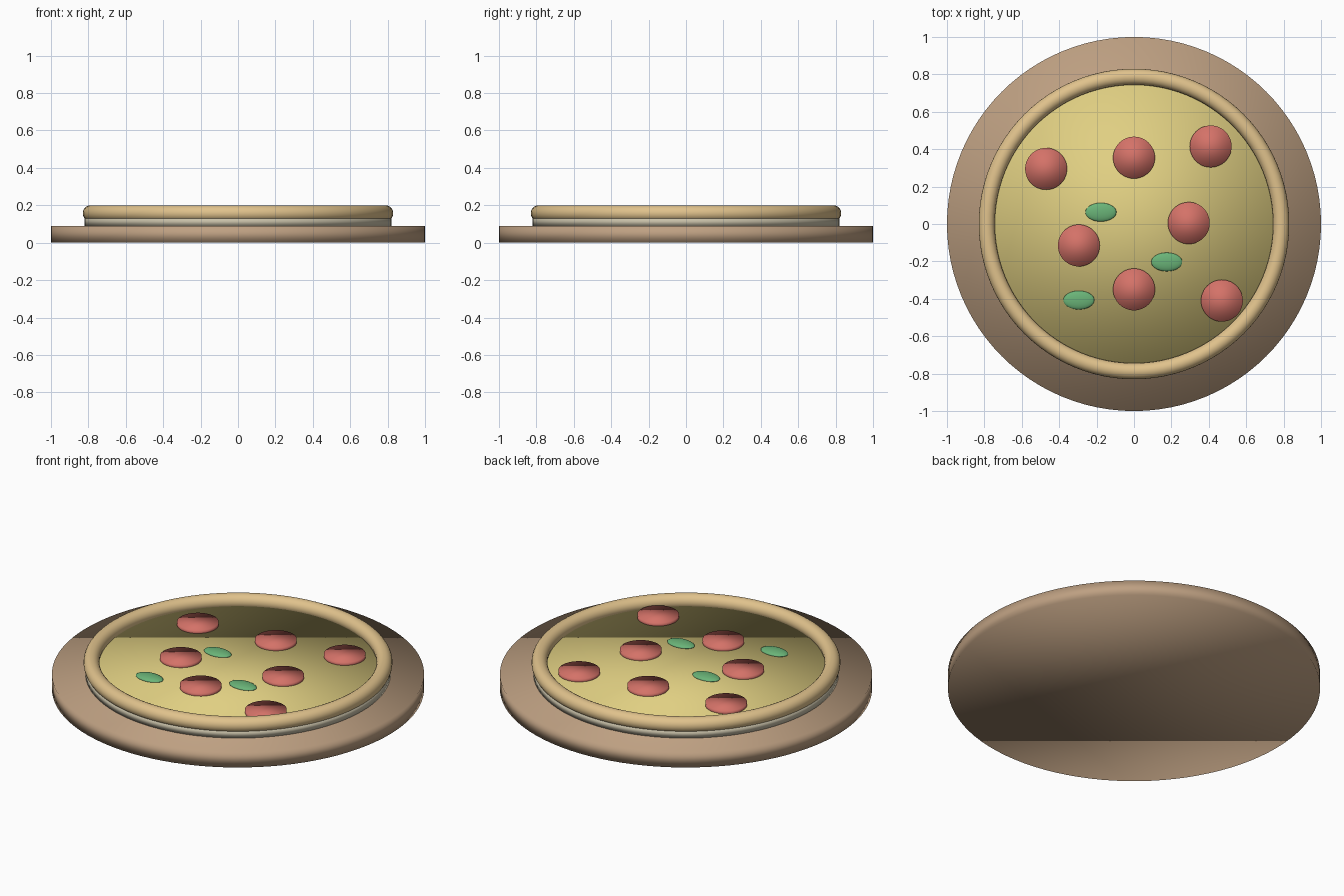
import bpy
from math import pi

if "Cube" in bpy.data.objects:
    bpy.data.objects.remove(bpy.data.objects["Cube"])


def material(name, rgb):
    """Flat colour from 0-255 sRGB values."""
    m = bpy.data.materials.new(name)
    lin = [((c / 255 + 0.055) / 1.055) ** 2.4 for c in rgb]
    m.diffuse_color = (*lin, 1)
    m.use_nodes = True
    m.node_tree.nodes["Principled BSDF"].inputs["Base Color"].default_value = m.diffuse_color
    return m


WOOD = material("wood", (190, 160, 130))
DOUGH = material("pale_dough", (200, 192, 168))
CRUST = material("golden_crust", (224, 194, 140))
CHEESE = material("cheese_yellow", (224, 207, 130))
SALAMI = material("salami_red", (212, 114, 104))
LEAF = material("leaf_green", (106, 180, 120))


def finish(name, mat):
    ob = bpy.context.object
    ob.name = name
    ob.data.materials.append(mat)
    bpy.ops.object.shade_smooth()
    return ob


def disc(name, mat, r, z0, z1, x=0, y=0, sides=96):
    """Solid round slab with softly shaded rim."""
    bpy.ops.mesh.primitive_cylinder_add(vertices=sides, radius=r, depth=z1 - z0,
                                        location=(x, y, (z0 + z1) / 2))
    return finish(name, mat)


# Serving board, dough base and cheese layer
disc("serving_board", WOOD, 1.0, 0.0, 0.09)
disc("dough_base", DOUGH, 0.82, 0.09, 0.132)
disc("cheese_layer", CHEESE, 0.765, 0.10, 0.142)

# Raised crust ring
bpy.ops.mesh.primitive_torus_add(major_radius=0.787, minor_radius=0.043,
                                 major_segments=96, minor_segments=20,
                                 location=(0, 0, 0.157))
finish("crust_ring", CRUST)

# Salami slices
for i, (x, y) in enumerate([(-0.47, 0.295), (0, 0.355), (0.41, 0.415), (0.293, 0.005),
                            (-0.295, -0.115), (0, -0.35), (0.47, -0.41)]):
    disc(f"salami_slice_{i + 1}", SALAMI, 0.112, 0.13, 0.161, x, y, 48)

# Herb leaves: flattened ovals
for i, (x, y) in enumerate([(-0.177, 0.063), (0.175, -0.203), (-0.295, -0.407)]):
    bpy.ops.mesh.primitive_uv_sphere_add(segments=32, ring_count=16, radius=1,
                                         location=(x, y, 0.144))
    leaf = finish(f"herb_leaf_{i + 1}", LEAF)
    leaf.scale = (0.083, 0.05, 0.017)
